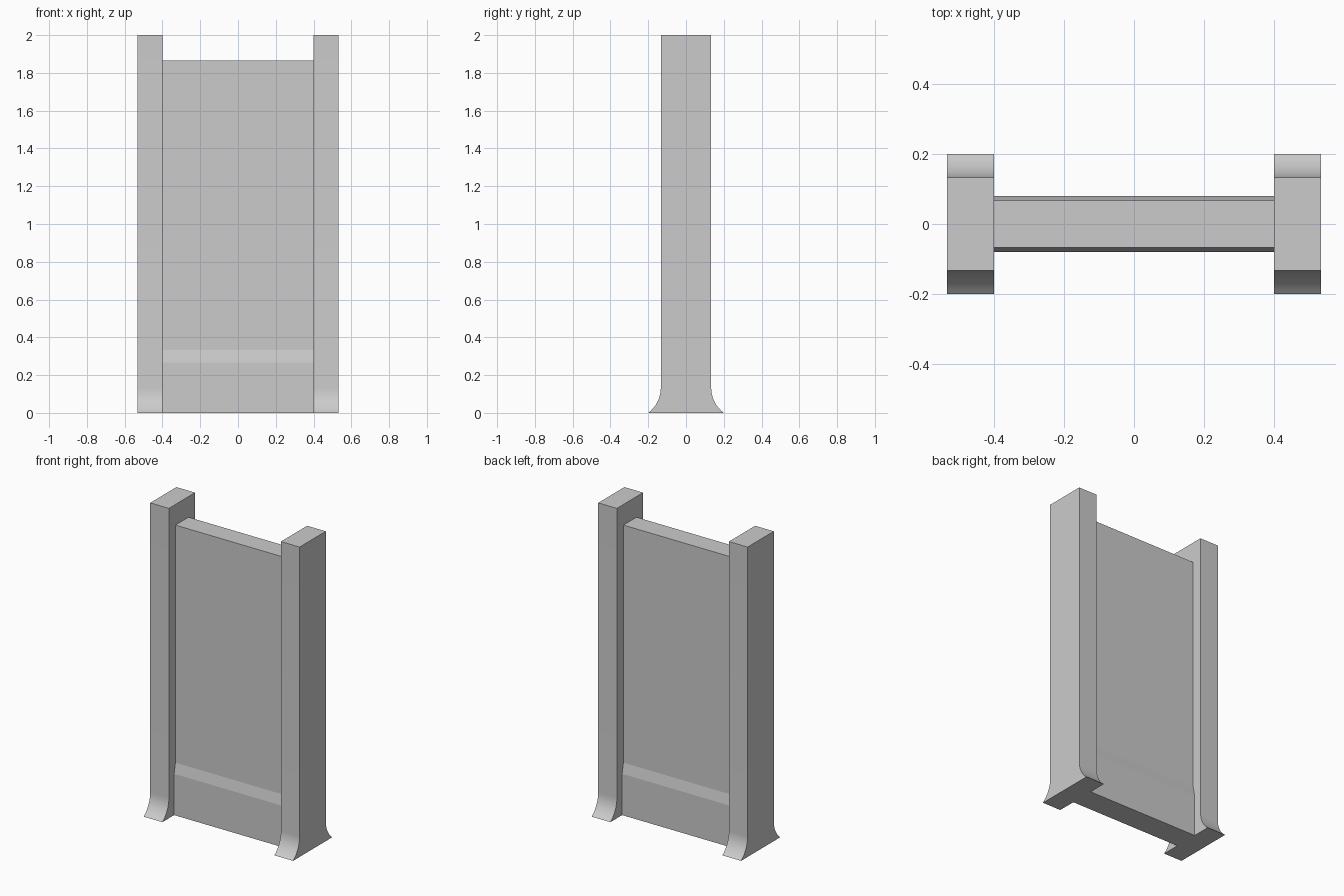
import bpy, bmesh, math

if "Cube" in bpy.data.objects:
    bpy.data.objects.remove(bpy.data.objects["Cube"])


def extrude_profile(name, half, x0, x1):
    """Mirror a (y, z) half profile across y = 0 and extrude it along x."""
    outline = half + [(-y, z) for y, z in reversed(half)]
    bm = bmesh.new()
    face = bm.faces.new([bm.verts.new((x0, y, z)) for y, z in outline])
    ext = bmesh.ops.extrude_face_region(bm, geom=[face])
    verts = [g for g in ext["geom"] if isinstance(g, bmesh.types.BMVert)]
    bmesh.ops.translate(bm, verts=verts, vec=(x1 - x0, 0, 0))
    bmesh.ops.recalc_face_normals(bm, faces=bm.faces)
    mesh = bpy.data.meshes.new(name)
    bm.to_mesh(mesh)
    bm.free()
    obj = bpy.data.objects.new(name, mesh)
    bpy.context.collection.objects.link(obj)
    return obj


# Posts with a concave flared foot
radius, steps = 0.1667, 8
sweep = 2 * math.atan(0.5)
post_half = []
for i in range(steps + 1):
    a = sweep * (1 - i / steps)
    post_half.append((0.1333 + radius * (1 - math.cos(a)),
                      radius * (math.sin(sweep) - math.sin(a))))
post_half.append((0.1333, 2.0))

for name, x0, x1 in (("left_post", -0.5333, -0.4), ("right_post", 0.4, 0.5333)):
    post = extrude_profile(name, post_half, x0, x1)
    bpy.ops.object.select_all(action='DESELECT')
    post.select_set(True)
    bpy.context.view_layer.objects.active = post
    bpy.ops.object.shade_smooth_by_angle(angle=math.radians(30))

# Panel with a thicker, chamfered base
extrude_profile("panel", [(0.08, 0), (0.08, 0.2667), (0.0667, 0.3333),
                          (0.0667, 1.8667)], -0.4, 0.4)
